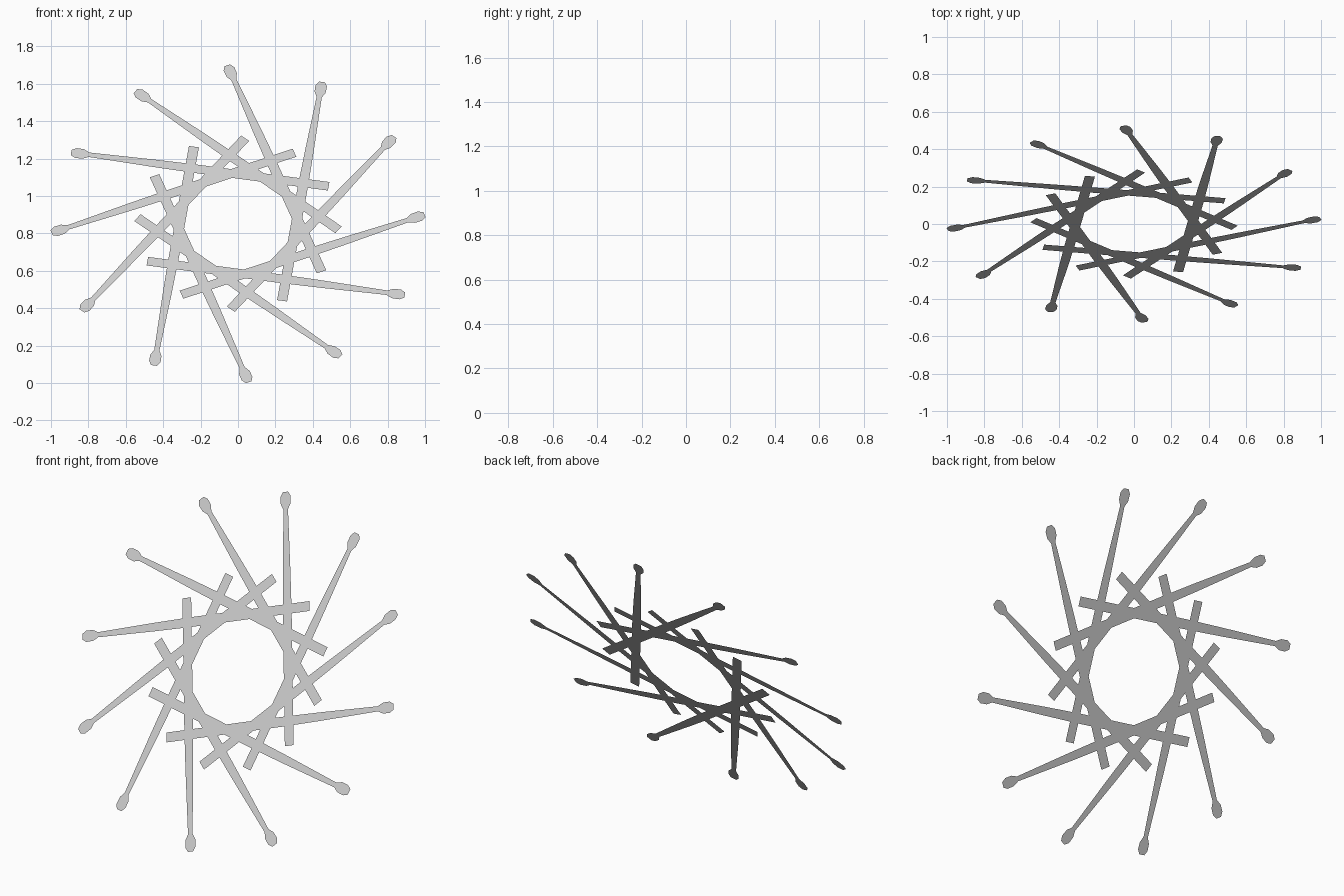
import bpy, math
from mathutils import Matrix, Vector

if "Cube" in bpy.data.objects:
    bpy.data.objects.remove(bpy.data.objects["Cube"])

COUNT = 12
TILT = math.radians(58.2)      # lean of the whole flat fan
OFFSET = -0.307                # sideways distance of each stick from the hub
FIRST_ANGLE = math.radians(21.2)

# half outline of a stick: (distance along, half width), butt to bead tip
half = [(-0.443, 0.027), (0.28, 0.027), (0.50, 0.0235), (0.853, 0.014),
        (0.885, 0.030), (0.925, 0.031), (0.95, 0.016)]
outline = [(a, OFFSET - w) for a, w in half] + [(a, OFFSET + w) for a, w in reversed(half)]

# flat stick outlines laid around the hub, then tilted
tilt = Matrix.Rotation(TILT, 4, 'X')
sticks = []
for i in range(COUNT):
    m = tilt @ Matrix.Rotation(FIRST_ANGLE + i * math.tau / COUNT, 4, 'Z')
    sticks.append([m @ Vector((a, b, 0)) for a, b in outline])

lift = -min(v.z for s in sticks for v in s)
for i, pts in enumerate(sticks):
    name = f"drum_stick_{i + 1}"
    mesh = bpy.data.meshes.new(name)
    mesh.from_pydata([(p.x, p.y, p.z + lift) for p in pts], [], [range(len(pts))])
    obj = bpy.data.objects.new(name, mesh)
    bpy.context.collection.objects.link(obj)
